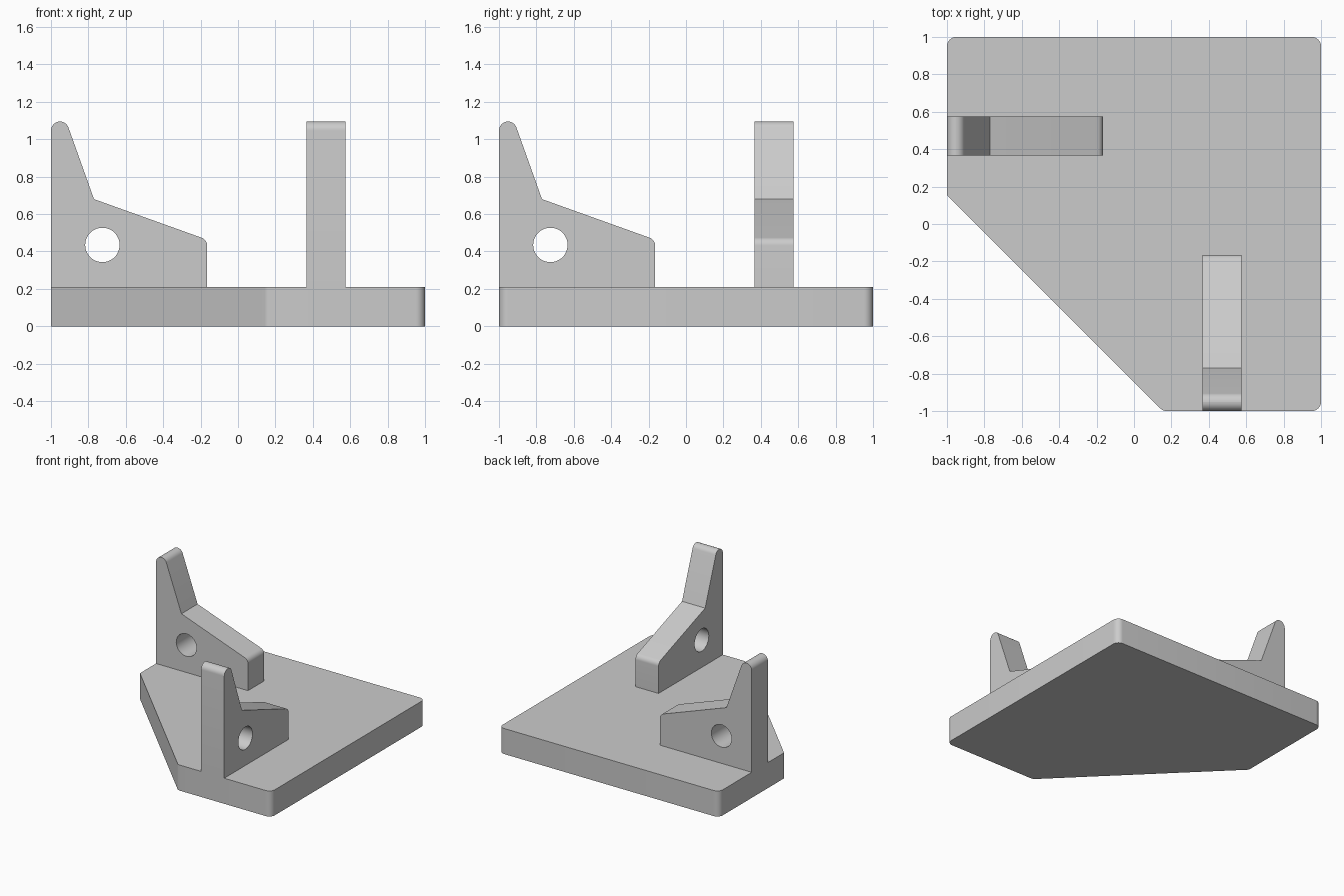
import bpy, bmesh
from math import cos, sin, pi, tan, radians
from mathutils import Vector, Matrix

default = bpy.data.objects.get("Cube")
if default:
    bpy.data.objects.remove(default, do_unlink=True)

grey = bpy.data.materials.new("plain_grey")
grey.use_nodes = True
grey.diffuse_color = (0.6, 0.6, 0.6, 1)
grey.node_tree.nodes["Principled BSDF"].inputs["Base Color"].default_value = (0.6, 0.6, 0.6, 1)

THICK = 0.21     # plate height and bracket width
MID = 0.47       # bracket offset from the centre


def rounded(corners, steps=8):
    """Outline from (x, y, radius) corners, with an arc at each rounded one."""
    points = []
    for i, (x, y, r) in enumerate(corners):
        p = Vector((x, y))
        if not r:
            points.append(p)
            continue
        a = (Vector(corners[i - 1][:2]) - p).normalized()
        b = (Vector(corners[(i + 1) % len(corners)][:2]) - p).normalized()
        half = a.angle(b) / 2
        centre = p + (a + b).normalized() * (r / sin(half))
        start = p + a * (r / tan(half)) - centre
        end = p + b * (r / tan(half)) - centre
        sweep = pi - 2 * half
        for k in range(steps + 1):
            t = k / steps
            points.append(centre + (start * sin((1 - t) * sweep) + end * sin(t * sweep)) / sin(sweep))
    return points


def circle(x, y, r, sides=48):
    return [Vector((x + r * cos(2 * pi * k / sides), y + r * sin(2 * pi * k / sides)))
            for k in range(sides)]


def extrude(name, loops, depth, matrix):
    """Fill the loops (inner ones become holes), extrude evenly, and place."""
    curve = bpy.data.curves.new(name + "_profile", "CURVE")
    curve.dimensions = "2D"
    curve.fill_mode = "BOTH"
    curve.extrude = depth / 2
    for loop in loops:
        spline = curve.splines.new("POLY")
        spline.points.add(len(loop) - 1)
        for point, co in zip(spline.points, loop):
            point.co = (co.x, co.y, 0, 1)
        spline.use_cyclic_u = True
    temp = bpy.data.objects.new(name + "_profile", curve)
    mesh = bpy.data.meshes.new_from_object(temp)
    bpy.data.objects.remove(temp)
    bpy.data.curves.remove(curve)

    bm = bmesh.new()
    bm.from_mesh(mesh)
    bmesh.ops.remove_doubles(bm, verts=bm.verts, dist=0.0001)
    bm.transform(matrix)
    bmesh.ops.recalc_face_normals(bm, faces=bm.faces)
    bm.to_mesh(mesh)
    bm.free()
    mesh.name = name
    mesh.materials.clear()
    mesh.materials.append(grey)
    obj = bpy.data.objects.new(name, mesh)
    bpy.context.collection.objects.link(obj)
    bpy.ops.object.select_all(action="DESELECT")
    obj.select_set(True)
    bpy.context.view_layer.objects.active = obj
    bpy.ops.object.shade_smooth_by_angle(angle=radians(18))
    return obj


# Base plate: square with one corner cut off
plate = rounded([(1, -1, 0.05), (1, 1, 0.05), (-1, 1, 0.05), (-1, 0.155, 0), (0.155, -1, 0.05)])
extrude("base_plate", [plate], THICK, Matrix.Translation((0, 0, THICK / 2)))

# Upright brackets: horn, sloping shoulder and a through hole
bracket = rounded([(-1, THICK, 0), (-0.165, THICK, 0), (-0.165, 0.463, 0.045),
                   (-0.77, 0.68, 0), (-0.918, 1.095, 0.049), (-1, 1.095, 0.049)])
loops = [bracket, circle(-0.725, 0.435, 0.092)]
along_x = Matrix(((1, 0, 0, 0), (0, 0, 1, MID), (0, 1, 0, 0), (0, 0, 0, 1)))
along_y = Matrix(((0, 0, 1, MID), (1, 0, 0, 0), (0, 1, 0, 0), (0, 0, 0, 1)))
extrude("right_bracket", loops, THICK, along_x)
extrude("front_bracket", loops, THICK, along_y)
